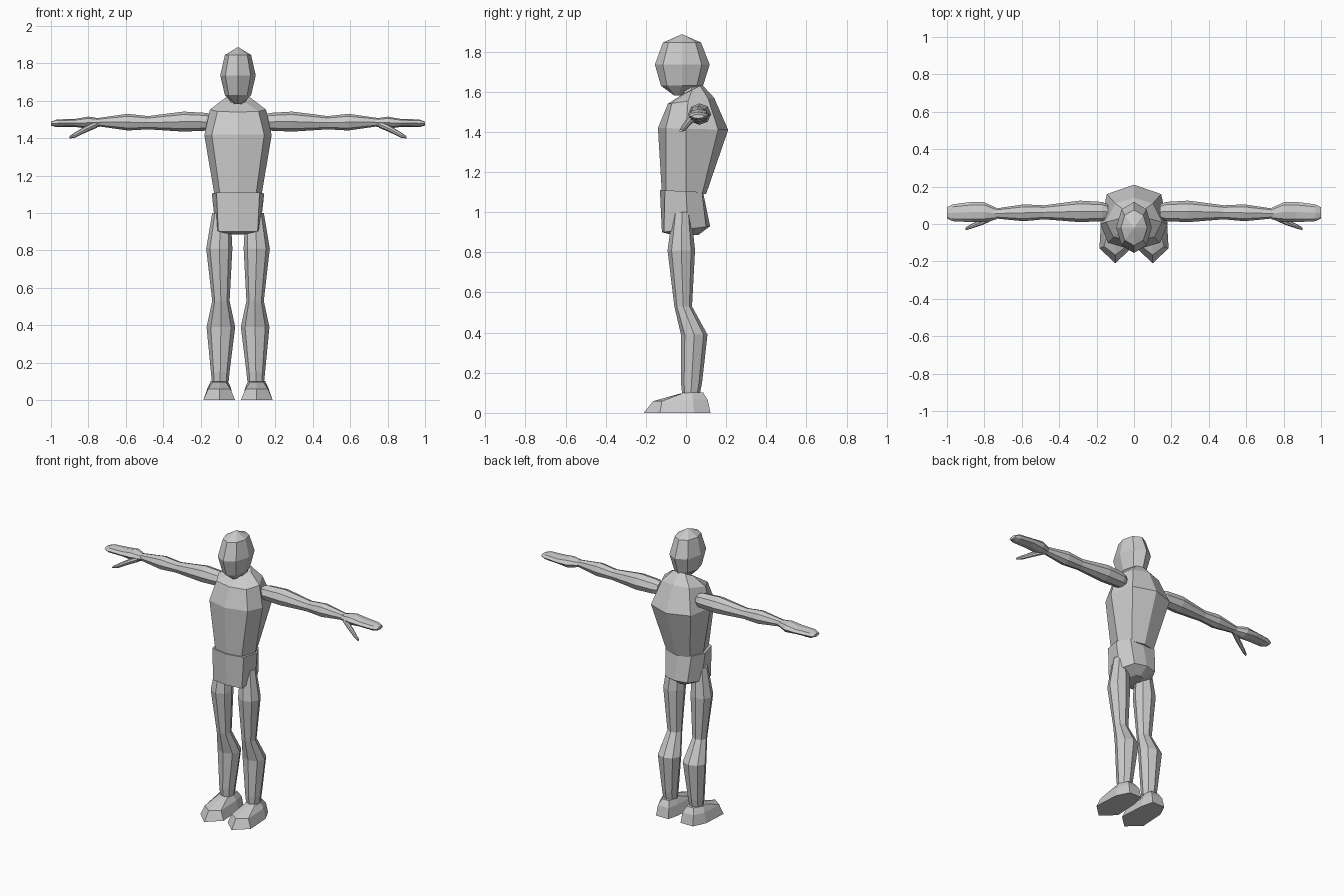
import bpy, bmesh, math
from mathutils import Vector

if "Cube" in bpy.data.objects:
    bpy.data.objects.remove(bpy.data.objects["Cube"])

grey = bpy.data.materials.new("plain grey")
grey.diffuse_color = (0.6, 0.6, 0.6, 1)
grey.use_nodes = True
grey.node_tree.nodes["Principled BSDF"].inputs["Base Color"].default_value = grey.diffuse_color


def skin(name, rings):
    """Bridge equal-sized rings of points and cap both ends."""
    bm = bmesh.new()
    loops = [[bm.verts.new(p) for p in r] for r in rings]
    n = len(loops[0])
    for a, b in zip(loops, loops[1:]):
        for i in range(n):
            j = (i + 1) % n
            bm.faces.new((a[i], a[j], b[j], b[i]))
    for end in (loops[0], loops[-1]):
        c = bm.verts.new(sum((v.co for v in end), Vector()) / n)
        for i in range(n):
            bm.faces.new((end[i], end[(i + 1) % n], c))
    bmesh.ops.recalc_face_normals(bm, faces=bm.faces)
    me = bpy.data.meshes.new(name)
    bm.to_mesh(me)
    bm.free()
    me.materials.append(grey)
    ob = bpy.data.objects.new(name, me)
    bpy.context.collection.objects.link(ob)
    return ob


def pair(name, rings):
    """Left part and its mirrored right part."""
    skin("left_" + name, rings)
    skin("right_" + name, [[(-x, y, z) for x, y, z in r] for r in rings])


def body_ring(zf, zb, front, back, corner_f, side, corner_b):
    """Symmetric eight-point ring tilted from zf at the front to zb at the back."""
    def p(x, y):
        return (x, y, zf + (zb - zf) * (y - front) / (back - front))
    half = [corner_f, side, corner_b]
    return ([p(0, front)] + [p(*q) for q in half] + [p(0, back)]
            + [p(-x, y) for x, y in reversed(half)])


def upright(z, x0, x1, y0, y1, n=8):
    """Level oval ring from its extents."""
    return [((x0 + x1) / 2 + (x1 - x0) / 2 * math.sin(2 * math.pi * i / n),
             (y0 + y1) / 2 - (y1 - y0) / 2 * math.cos(2 * math.pi * i / n), z)
            for i in range(n)]


def sideways(x, y0, y1, z0, z1):
    """Oval ring across the arm from its extents."""
    return [(x, a, b) for a, b, _ in upright(0, y0, y1, z0, z1)]


# head: faceted ball with a point on top and a narrow chin
skin("head", [
    upright(1.582, -.02, .02, -.06, -.02),
    upright(1.63, -.07, .07, -.125, .085),
    upright(1.735, -.095, .095, -.155, .118),
    upright(1.845, -.07, .07, -.115, .075),
    upright(1.885, -.004, .004, -.024, -.016)])

# neck
skin("neck", [upright(1.56, -.055, .055, -.02, .09),
              upright(1.66, -.045, .045, -.03, .075)])

# torso
skin("torso", [
    body_ring(1.09, 1.09, -.12, .10, (.095, -.1), (.125, .0), (.085, .08)),
    body_ring(1.42, 1.41, -.14, .21, (.14, -.1), (.18, .0), (.145, .16)),
    body_ring(1.54, 1.57, -.09, .14, (.11, -.07), (.15, .01), (.10, .11)),
    body_ring(1.585, 1.635, -.02, .08, (.04, -.01), (.075, .03), (.045, .07))])

# pelvis
skin("pelvis", [
    body_ring(.885, .885, -.06, .06, (.03, -.05), (.045, 0), (.03, .05)),
    body_ring(.90, .93, -.12, .12, (.105, -.11), (.12, .01), (.08, .1)),
    body_ring(1.11, 1.1, -.13, .085, (.115, -.105), (.14, .0), (.095, .08))])

# legs
pair("leg", [
    upright(.10, .05, .14, -.02, .07),
    upright(.15, .045, .145, -.025, .08),
    upright(.39, .015, .168, -.025, .107),
    upright(.53, .045, .138, -.058, .03),
    upright(.81, .03, .17, -.092, .045),
    upright(1.0, .04, .138, -.065, .025)])


# feet: sole outline, upper edge, ankle top
def foot_ring(heel, waist, toe, heel_y, mid_y, toe_y, tip_y, z_back, z_front):
    pts = [(.1, tip_y, z_front), (.1 + toe, toe_y, z_front),
           (.1 + waist, mid_y, z_back), (.09 + heel, heel_y, z_back),
           (.09 - heel, heel_y, z_back), (.1 - waist, mid_y, z_back),
           (.1 - toe, toe_y, z_front)]
    return pts


pair("foot", [
    foot_ring(.045, .075, .085, .122, .04, -.13, -.21, 0, 0),
    foot_ring(.04, .062, .06, .108, .035, -.12, -.165, .066, .058),
    foot_ring(.025, .045, .035, .085, .03, -.02, -.03, .102, .096)])

# arms
pair("arm", [sideways(*r) for r in (
    (.14, .025, .105, 1.445, 1.525), (.17, .015, .118, 1.44, 1.535),
    (.29, .01, .125, 1.435, 1.542), (.48, .025, .10, 1.447, 1.518),
    (.59, .015, .105, 1.441, 1.53), (.745, .03, .082, 1.463, 1.508))])

# hands
pair("hand", [sideways(*r) for r in (
    (.735, .025, .085, 1.462, 1.505), (.80, .012, .117, 1.45, 1.515),
    (.87, .01, .118, 1.46, 1.503), (.97, .015, .105, 1.459, 1.5),
    (1.0, .03, .09, 1.467, 1.488))])

# thumbs
pair("thumb", [sideways(*r) for r in (
    (.755, .02, .065, 1.455, 1.495), (.81, -.005, .03, 1.432, 1.468),
    (.87, -.025, .0, 1.403, 1.432), (.90, -.033, -.018, 1.398, 1.412))])
